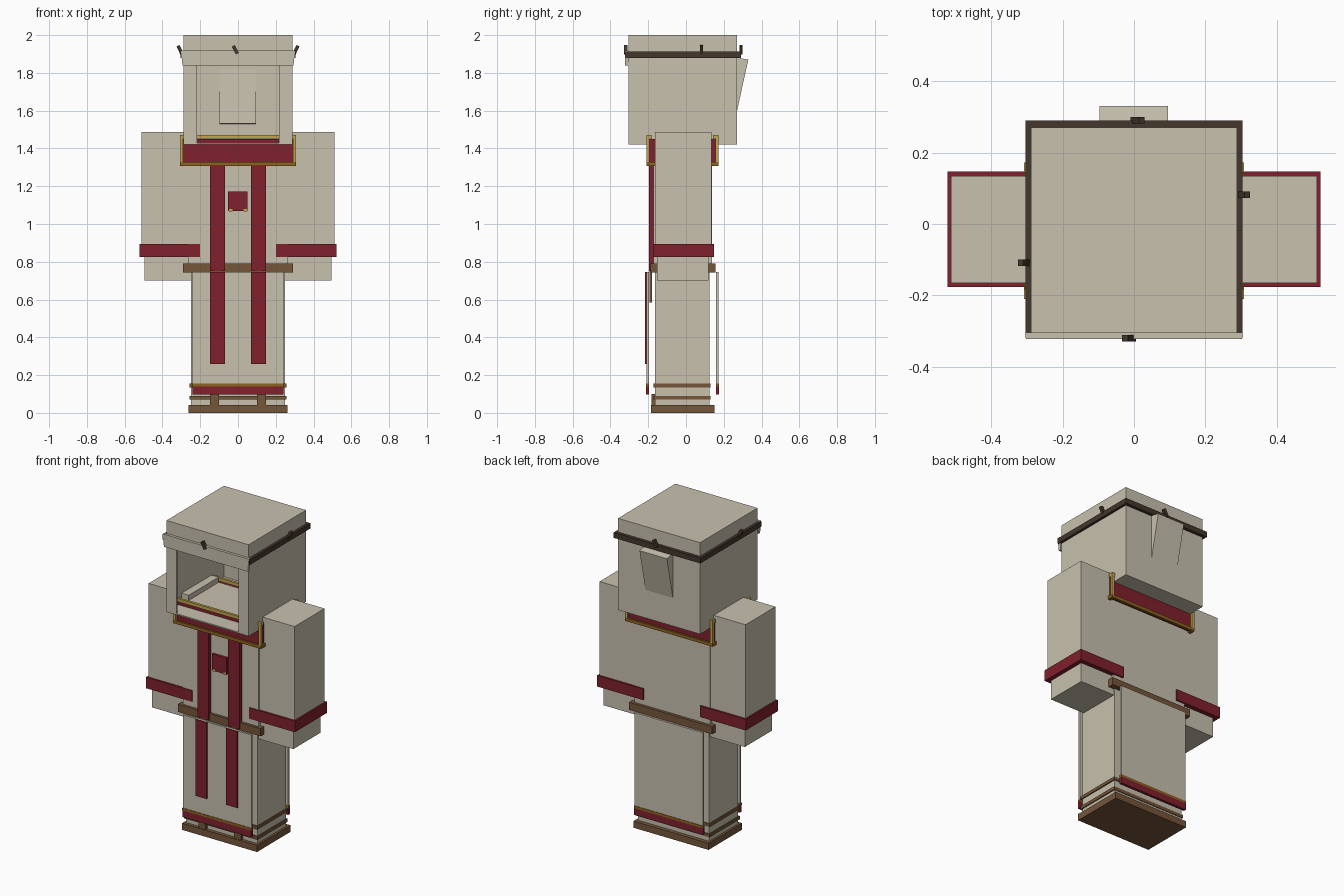
import bpy, bmesh, math
from mathutils import Matrix, Vector

if "Cube" in bpy.data.objects:
    bpy.data.objects.remove(bpy.data.objects["Cube"])


def material(name, rgb):
    m = bpy.data.materials.new(name)
    m.diffuse_color = (*rgb, 1)
    m.use_nodes = True
    m.node_tree.nodes["Principled BSDF"].inputs["Base Color"].default_value = m.diffuse_color
    return m


CLOTH = material("pale_cloth", (0.578, 0.533, 0.425))
RED = material("deep_red", (0.216, 0.015, 0.026))
BROWN = material("leather_brown", (0.178, 0.093, 0.042))
DARK = material("dark_brown", (0.058, 0.038, 0.026))
GOLD = material("gold", (0.55, 0.38, 0.085))
OLD_GOLD = material("dark_gold", (0.27, 0.125, 0.015))


def finish(name, bm, mat):
    bmesh.ops.recalc_face_normals(bm, faces=bm.faces)
    me = bpy.data.meshes.new(name)
    bm.to_mesh(me)
    bm.free()
    me.materials.append(mat)
    ob = bpy.data.objects.new(name, me)
    bpy.context.collection.objects.link(ob)
    return ob


def box(name, mat, x, y, z, tilt=0, axis='Y'):
    """Box from ranges, optionally tilted about its own centre."""
    bm = bmesh.new()
    size = [r[1] - r[0] for r in (x, y, z)]
    mid = Vector([(r[0] + r[1]) / 2 for r in (x, y, z)])
    mat4 = (Matrix.Translation(mid) @ Matrix.Rotation(math.radians(tilt), 4, axis)
            @ Matrix.Diagonal((*size, 1)))
    bmesh.ops.create_cube(bm, size=1, matrix=mat4)
    return finish(name, bm, mat)


def pair(name, mat, x, y, z):
    """Box and its mirror image across x = 0."""
    box(name + "_right", mat, x, y, z)
    box(name + "_left", mat, (-x[1], -x[0]), y, z)


# Sole, shoe pegs and legs
box("sole", BROWN, (-0.263, 0.263), (-0.185, 0.15), (0, 0.042))
box("legs", CLOTH, (-0.25, 0.25), (-0.163, 0.125), (0.042, 0.76))
for i, z in enumerate([(0.07, 0.09), (0.135, 0.155)]):
    box(f"leg_band_{i}", BROWN, (-0.257, 0.257), (-0.173, 0.13), z)
pair("shoe_strap", BROWN, (0.1, 0.148), (-0.182, -0.16), (0.042, 0.1))

# Front and back skirt panels with hems
for name, inner, outer in [("front", -0.197, -0.21), ("back", 0.16, 0.173)]:
    s = 1 if outer > 0 else -1
    y = tuple(sorted((inner, outer)))
    hem = tuple(sorted((inner - s * 0.002, outer + s * 0.003)))
    box(f"{name}_panel", CLOTH, (-0.24, 0.24), y, (0.1, 0.745))
    box(f"{name}_hem", RED, (-0.241, 0.241), hem, (0.098, 0.14))
    box(f"{name}_hem_trim", OLD_GOLD, (-0.242, 0.242), hem, (0.14, 0.155))
pair("skirt_stripe", RED, (0.068, 0.147), (-0.218, -0.209), (0.26, 0.745))

# Torso, belt and chest decoration
box("torso", CLOTH, (-0.265, 0.265), (-0.171, 0.137), (0.75, 1.455))
box("belt", BROWN, (-0.29, 0.29), (-0.188, 0.155), (0.742, 0.79))
pair("belt_end", BROWN, (0.09, 0.125), (-0.193, -0.18), (0.585, 0.76))
pair("chest_stripe", RED, (0.068, 0.147), (-0.196, -0.168), (0.752, 1.315))
box("chest_badge", RED, (-0.053, 0.05), (-0.187, -0.165), (1.068, 1.172))
pair("badge_corner", GOLD, (0.03, 0.048), (-0.189, -0.18), (1.065, 1.08))

# Collar with gold edging
box("collar", RED, (-0.298, 0.298), (-0.199, 0.161), (1.318, 1.45))
for name, y in [("front", (-0.21, -0.194)), ("back", (0.156, 0.172))]:
    box(f"collar_{name}_bottom_trim", OLD_GOLD, (-0.308, 0.308), y, (1.308, 1.328))
    box(f"collar_{name}_top_trim", GOLD, (-0.308, 0.308), y, (1.452, 1.472))
    pair(f"collar_{name}_side_trim", GOLD, (0.29, 0.308), y, (1.328, 1.452))
for name, y in [("front", (-0.194, -0.182)), ("back", (0.144, 0.156))]:
    pair(f"collar_corner_{name}", GOLD, (0.296, 0.308), y, (1.45, 1.472))
pair("collar_side_trim", OLD_GOLD, (0.29, 0.308), (-0.194, 0.156), (1.308, 1.328))

# Arms: wide sleeves, cuffs and forearms
pair("sleeve", CLOTH, (0.23, 0.512), (-0.165, 0.135), (0.83, 1.488))
pair("cuff", RED, (0.2, 0.522), (-0.176, 0.147), (0.825, 0.895))
pair("forearm", CLOTH, (0.23, 0.495), (-0.153, 0.118), (0.702, 0.84))

# Hollow hood: thin box shell with an open face
box("hood_back", CLOTH, (-0.288, 0.288), (0.262, 0.27), (1.42, 2.0))
box("hood_top", CLOTH, (-0.288, 0.288), (-0.305, 0.262), (1.992, 2.0))
box("hood_floor", CLOTH, (-0.288, 0.288), (-0.305, 0.262), (1.42, 1.428))
pair("hood_side", CLOTH, (0.28, 0.288), (-0.305, 0.262), (1.428, 1.992))
pair("hood_cheek", CLOTH, (0.218, 0.28), (-0.305, -0.297), (1.428, 1.992))
box("hood_brow", CLOTH, (-0.218, 0.218), (-0.305, -0.297), (1.84, 1.992))

# Pale brow strip, flaring slightly upward
bm = bmesh.new()
strip = [bm.verts.new(p) for p in
         [(-0.294, -0.305, 1.838), (0.294, -0.305, 1.838),
          (0.302, -0.305, 1.918), (-0.302, -0.305, 1.918)]]
face = bm.faces.new(strip)
ext = bmesh.ops.extrude_face_region(bm, geom=[face])
bmesh.ops.translate(bm, vec=(0, -0.017, 0),
                    verts=[v for v in ext["geom"] if isinstance(v, bmesh.types.BMVert)])
finish("brow_strip", bm, CLOTH)

# Dark head band on the sides and back, with small thorns
pair("head_band", DARK, (0.286, 0.304), (-0.32, 0.272), (1.88, 1.914))
box("head_band_back", DARK, (-0.304, 0.304), (0.268, 0.29), (1.88, 1.914))
for name, x, y, tilt in [("front", -0.014, -0.32, -28), ("back", 0.01, 0.291, 28),
                         ("right", 0.307, 0.082, 25), ("left", -0.307, -0.108, -25)]:
    box(f"thorn_{name}", DARK, (x - 0.009, x + 0.009), (y - 0.009, y + 0.009),
        (1.898, 1.946), tilt)

# Slanted flap on the back of the hood
bm = bmesh.new()
side = bm.faces.new([bm.verts.new((-0.097, y, z)) for y, z in
                     [(0.266, 1.882), (0.33, 1.87), (0.255, 1.53), (0.243, 1.533)]])
ext = bmesh.ops.extrude_face_region(bm, geom=[side])
bmesh.ops.translate(bm, vec=(0.192, 0, 0),
                    verts=[v for v in ext["geom"] if isinstance(v, bmesh.types.BMVert)])
finish("hood_flap", bm, CLOTH)
